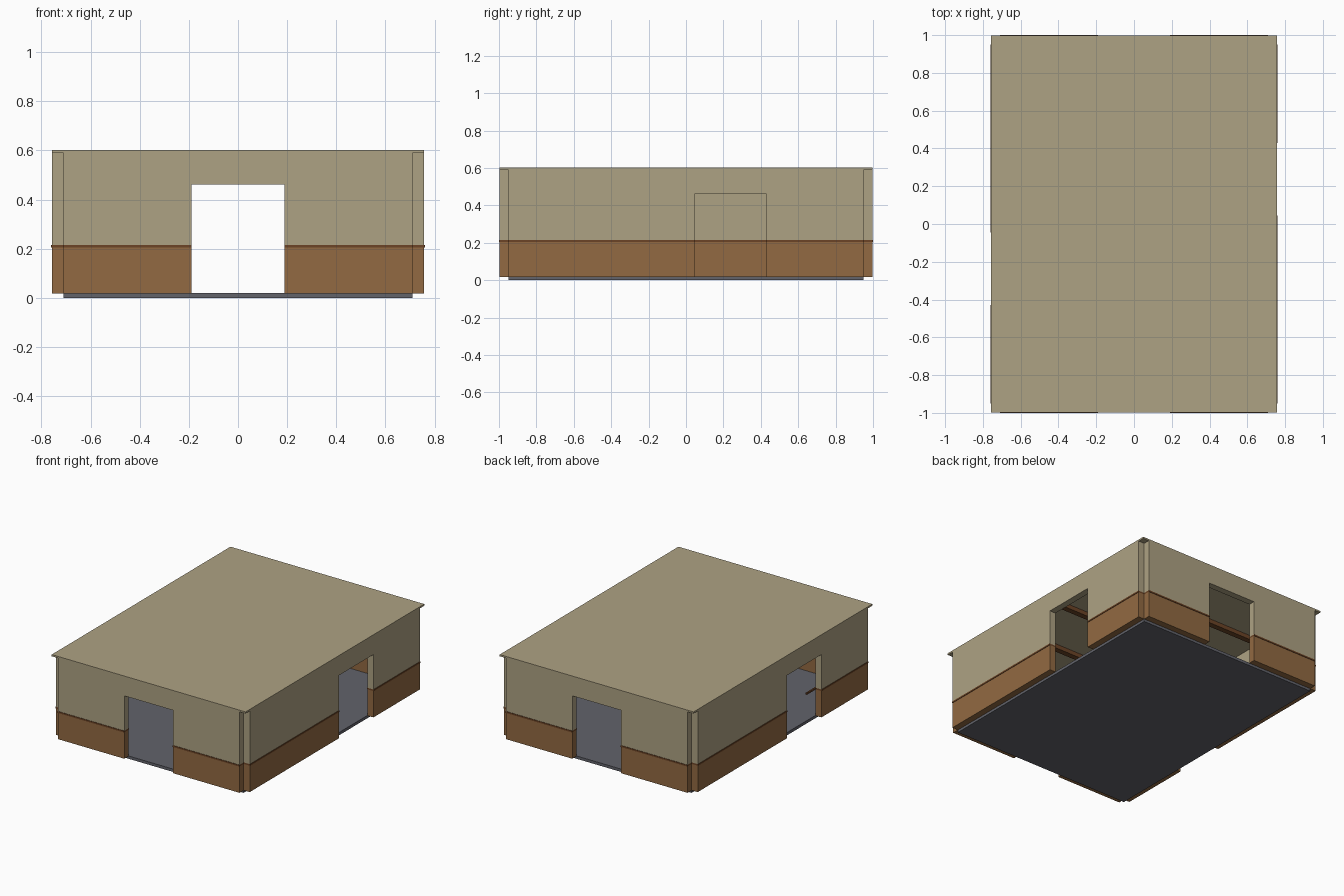
import bpy

if "Cube" in bpy.data.objects:
    bpy.data.objects.remove(bpy.data.objects["Cube"])

def srgb(r, g, b):
    f = lambda c: c / 12.92 if c <= 0.04045 else ((c + 0.055) / 1.055) ** 2.4
    return (f(r / 255), f(g / 255), f(b / 255), 1)

def material(name, rgb):
    m = bpy.data.materials.new(name)
    m.diffuse_color = srgb(*rgb)
    m.use_nodes = True
    m.node_tree.nodes["Principled BSDF"].inputs["Base Color"].default_value = m.diffuse_color
    return m

TAN = material("tan_plaster", (174, 162, 131))
BROWN = material("brown_wainscot", (146, 106, 66))
DARK = material("dark_wood", (108, 68, 38))
GREY = material("grey_floor", (98, 99, 107))

def box(name, x, y, z, mat):
    bpy.ops.mesh.primitive_cube_add(size=1)
    o = bpy.context.object
    o.name = name
    o.location = [(r[0] + r[1]) / 2 for r in (x, y, z)]
    o.scale = [abs(r[1] - r[0]) for r in (x, y, z)]
    bpy.ops.object.transform_apply(location=True, rotation=False, scale=True)
    o.data.materials.append(mat)
    return o

HX, HY, T, LIP = 0.757, 0.997, 0.047, 0.003
BASE, RAIL0, RAIL1, HEAD, TOP = 0.018, 0.204, 0.215, 0.462, 0.59

def wall(name, axis, side, half_len, door):
    """Wall across x or y, at the given side, with one doorway."""
    outer = (HY if axis == "x" else HX) * side
    inner = outer - T * side

    def piece(part, span, z, mat, lip=0.0):
        depth = (outer + lip * side, inner - lip * side)
        x, y = (span, depth) if axis == "x" else (depth, span)
        box(name + part, x, y, z, mat)

    for n, span in enumerate(((-half_len, door[0]), (door[1], half_len))):
        piece(f"_wainscot_{n}", span, (BASE, RAIL0), BROWN)
        piece(f"_rail_{n}", span, (RAIL0, RAIL1), DARK, LIP)
        piece(f"_upper_{n}", span, (RAIL1, TOP), TAN)
    piece("_lintel", door, (HEAD, TOP), TAN)

# Floor and ceiling slabs
box("floor", (-0.71, 0.71), (-0.95, 0.95), (0, 0.02), GREY)
box("ceiling", (-HX, HX), (-HY, HY), (TOP, 0.602), TAN)

# Four walls, leaving open notches at the corners
wall("front_wall", "x", -1, 0.71, (-0.19, 0.19))
wall("back_wall", "x", 1, 0.71, (-0.19, 0.19))
wall("right_wall", "y", 1, 0.95, (0.045, 0.43))
wall("left_wall", "y", -1, 0.95, (-0.43, -0.045))

# Inner rail end that overhangs the left doorway
box("left_rail_overhang", (-0.713, -0.702), (-0.46, -0.33), (RAIL0, RAIL1), DARK)

# Ceiling beams
for i, y in enumerate((-0.45, 0, 0.45)):
    box(f"ceiling_beam_{i}", (-0.71, 0.71), (y - 0.02, y + 0.02), (0.56, TOP), DARK)
